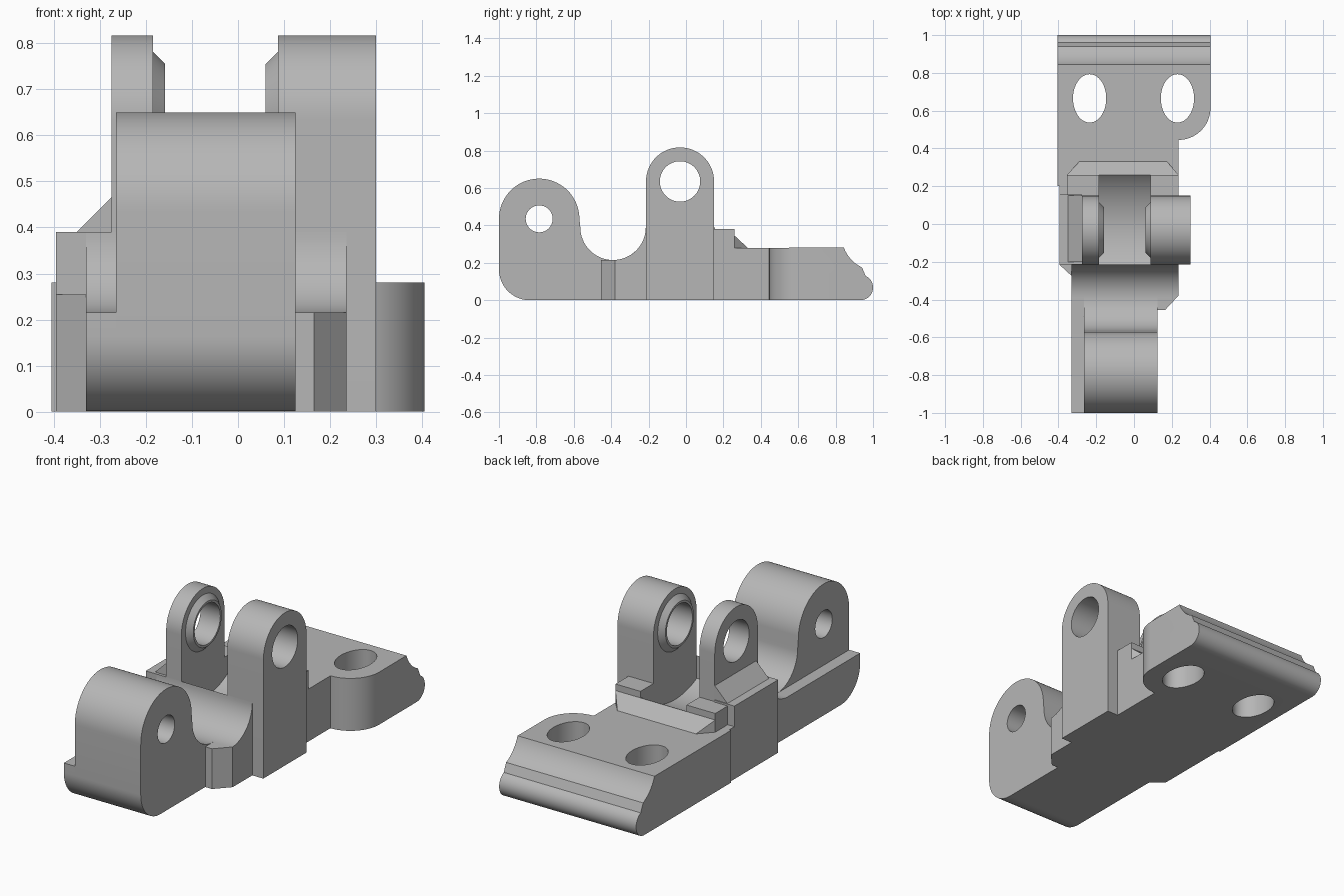
import bpy, bmesh
from math import sin, cos, radians
from mathutils import Matrix, Vector

if "Cube" in bpy.data.objects:
    bpy.data.objects.remove(bpy.data.objects["Cube"], do_unlink=True)

GREY = (0.47, 0.47, 0.47, 1)
mat = bpy.data.materials.new("plain grey")
mat.use_nodes = True
mat.diffuse_color = GREY
mat.node_tree.nodes["Principled BSDF"].inputs["Base Color"].default_value = GREY


def finish(name, bm):
    bmesh.ops.recalc_face_normals(bm, faces=bm.faces)
    mesh = bpy.data.meshes.new(name)
    bm.to_mesh(mesh)
    bm.free()
    mesh.materials.append(mat)
    ob = bpy.data.objects.new(name, mesh)
    bpy.context.collection.objects.link(ob)
    return ob


def arc(cx, cy, r, start, end, steps=20):
    angles = [radians(start + (end - start) * i / steps) for i in range(steps + 1)]
    return [(cx + r * cos(a), cy + r * sin(a)) for a in angles]


def prism(name, outline, lo, hi, axis="x"):
    """Extrude a (y, z) outline along x, an (x, y) one along z, an (x, z) one along y."""
    place = {"x": lambda p, t: (t, p[0], p[1]),
             "y": lambda p, t: (p[0], t, p[1]),
             "z": lambda p, t: (p[0], p[1], t)}[axis]
    bm = bmesh.new()
    face = bm.faces.new([bm.verts.new(place(p, lo)) for p in outline])
    new = bmesh.ops.extrude_face_region(bm, geom=[face])["geom"]
    shift = Vector(place((0, 0), hi - lo))
    bmesh.ops.translate(bm, vec=shift, verts=[v for v in new if isinstance(v, bmesh.types.BMVert)])
    return finish(name, bm)


def box(name, x0, x1, y0, y1, z0, z1):
    return prism(name, [(x0, y0), (x1, y0), (x1, y1), (x0, y1)], z0, z1, "z")


def hull(name, points):
    bm = bmesh.new()
    bmesh.ops.convex_hull(bm, input=[bm.verts.new(p) for p in points])
    bmesh.ops.dissolve_limit(bm, angle_limit=0.01, verts=bm.verts, edges=bm.edges)
    return finish(name, bm)


def cut(targets, cutter):
    for ob in targets:
        mod = ob.modifiers.new("cut", "BOOLEAN")
        mod.operation, mod.solver, mod.object = "DIFFERENCE", "EXACT", cutter
        bpy.context.view_layer.objects.active = ob
        bpy.ops.object.modifier_apply(modifier=mod.name)
    bpy.data.objects.remove(cutter, do_unlink=True)


def circle(cx, cy, r):
    return arc(cx, cy, r, 0, 360, 64)[:-1]


parts = []
FRONT, BACK = -0.215, 0.15
PIN = (-0.032, 0.635)
KNUCKLE = (-0.785, 0.435)

# Front knuckle with its saddle
toe = arc(-0.835, 0.165, 0.165, 270, 180)
saddle = arc(-0.39, 0.39, 0.175, 180, 360, 32)
knuckle = prism("front_knuckle", toe + arc(*KNUCKLE, 0.215, 180, 0, 40) + saddle + [(FRONT, 0)],
                -0.265, 0.125)
cut([knuckle], prism("pin_cutter", circle(*KNUCKLE, 0.072), -0.5, 0.5))

# Low ledge along the left of the knuckle
rise = arc(-0.39, 0.39, 0.175, 270, 360)
ledge = prism("left_ledge", toe + [(-1, 0.215)] + rise + [(FRONT, 0)], -0.33, -0.265)

# Chamfered tab on the right of the saddle
tab = prism("right_tab", [(-0.455, 0), (-0.455, 0.215)] + rise + [(FRONT, 0)], 0.125, 0.235)
cut([tab], prism("tab_cutter", [(0.165, -0.455), (0.235, -0.38), (0.3, -0.38), (0.3, -0.5), (0.165, -0.5)],
                 -0.1, 0.5, "z"))
gusset = prism("left_gusset", [(-0.33, -0.275), (-0.33, FRONT), (-0.395, FRONT)], 0, 0.255, "z")
parts += [knuckle, ledge, tab, gusset]

# Lugs with conical bosses facing each other
lug_outline = [(FRONT, 0)] + arc(*PIN, 0.182, 180, 0, 40) + [(BACK, 0)]
lugs = []
for side, outer, inner, tip in (("left", -0.275, -0.185, -0.158), ("right", 0.30, 0.087, 0.06)):
    lugs.append(prism(side + "_lug", lug_outline, min(outer, inner), max(outer, inner)))
    bm = bmesh.new()
    turn = Matrix.Rotation(radians(90 if tip > inner else -90), 4, "Y")
    middle = Matrix.Translation(((inner + tip) / 2, *PIN))
    bmesh.ops.create_cone(bm, cap_ends=True, segments=64, radius1=0.147, radius2=0.12,
                          depth=abs(tip - inner), matrix=middle @ turn)
    lugs.append(finish(side + "_boss", bm))
for ob in lugs:
    cut([ob], prism("hole_cutter", circle(*PIN, 0.108), -0.5, 0.5))
parts += lugs

# Curved channel between the lugs
channel = arc(*PIN, 0.41, 243.2, 315.4, 30)
parts.append(prism("channel_floor", [(FRONT, 0)] + [(max(y, FRONT), z) for y, z in channel]
                   + [(0.26, 0.345), (0.26, 0)], -0.185, 0.087))

# Blocks around the lugs, and the sloped brace on the left lug
parts += [
    box("left_block", -0.395, -0.275, FRONT, 0.155, 0, 0.39),
    box("left_rear_block", -0.355, -0.185, BACK, 0.26, 0, 0.38),
    box("right_rear_block", 0.087, 0.235, BACK, 0.26, 0, 0.38),
    box("left_strip", -0.395, -0.3, 0.15, 0.21, 0, 0.28),
    prism("left_brace", [(-0.35, 0.39), (-0.275, 0.39), (-0.275, 0.465)], -0.2, BACK, "y"),
    hull("rear_ramp", [(-0.355, 0.26, 0.345), (0.235, 0.26, 0.345), (-0.355, 0.26, 0.27),
                       (0.235, 0.26, 0.27), (-0.29, 0.33, 0.28), (0.175, 0.33, 0.28),
                       (-0.29, 0.33, 0.27), (0.175, 0.33, 0.27)]),
]

# Rear mounting plate with a scooped, rounded end
scoop = arc(1.02, 0.345, 0.187, 200, 245, 14)
plate_outline = ([(0.2, 0), (0.2, 0.2), (0.26, 0.28)] + scoop
                 + arc(0.932, 0.068, 0.068, 65, -90))
plate = prism("mounting_plate", plate_outline, -0.405, 0.405)
cut([plate], prism("corner_cutter", [(0.235, 0.1)] + arc(0.235, 0.615, 0.17, 270, 360)
                   + [(0.5, 0.615), (0.5, 0.1)], -0.1, 0.5, "z"))
for x in (-0.235, 0.23):
    oval = [(x + 0.088 * u, 0.665 + 0.128 * v) for u, v in circle(0, 0, 1)]
    cut([plate], prism("slot_cutter", oval, -0.1, 0.5, "z"))
parts += [plate, box("plate_left_edge", -0.405, -0.355, 0.2, 0.3, 0, 0.28)]

# Smooth the curved walls and keep the edges sharp
bpy.ops.object.select_all(action="DESELECT")
for ob in parts:
    ob.select_set(True)
bpy.context.view_layer.objects.active = parts[0]
bpy.ops.object.shade_smooth_by_angle(angle=radians(25))
